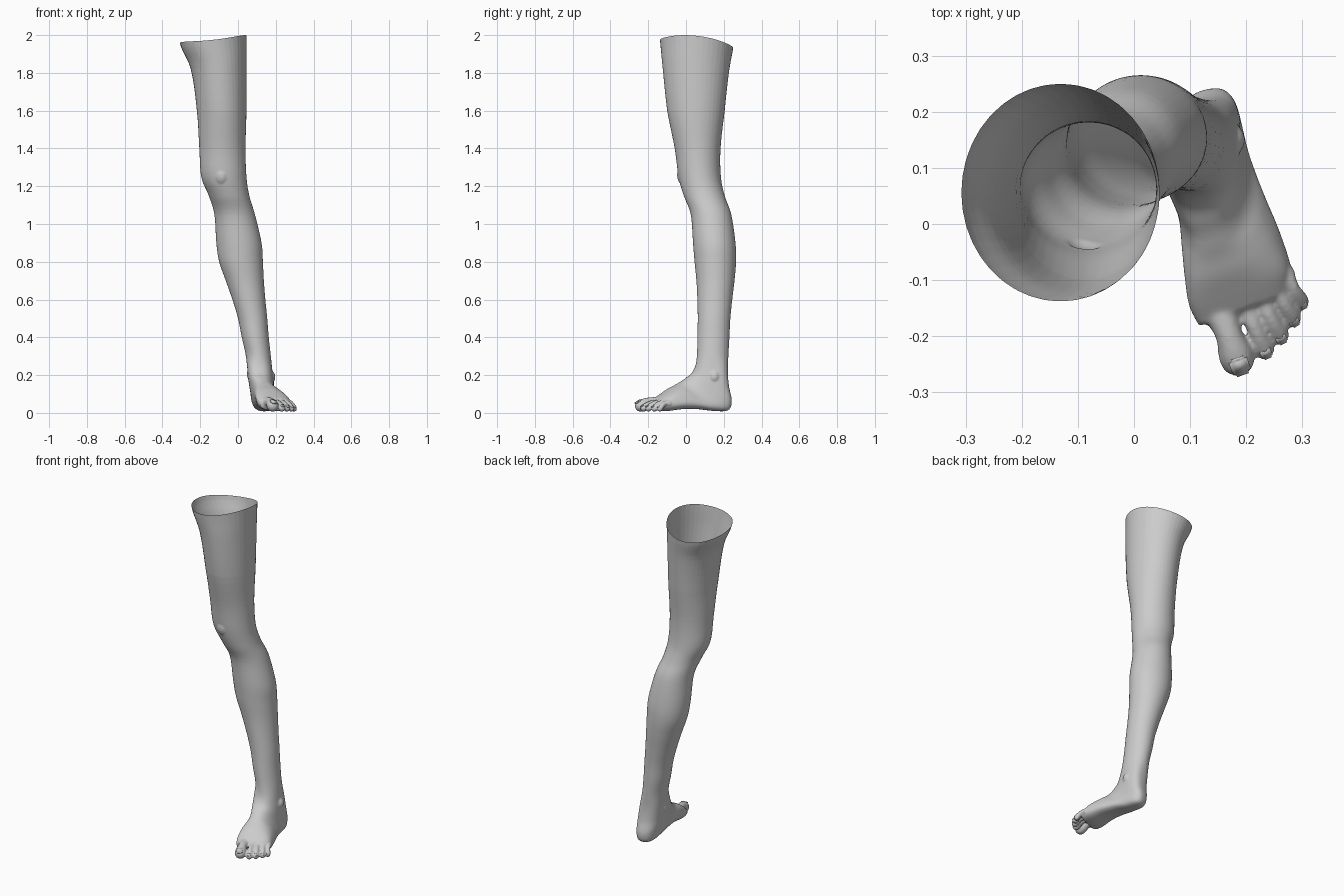
import bpy, bmesh, math
from mathutils import Vector, Matrix

if "Cube" in bpy.data.objects:
    bpy.data.objects.remove(bpy.data.objects["Cube"])

# Leg profile: z, left x, right x, front y, back y
LEG = [
    (2.05, -.325, .047, -.155, .265), (1.90, -.308, .046, -.138, .25),
    (1.78, -.25, .045, -.124, .228), (1.60, -.218, .045, -.10, .205),
    (1.40, -.205, .04, -.06, .183), (1.25, -.195, .045, -.04, .185),
    (1.15, -.155, .06, -.012, .205), (1.05, -.125, .09, .025, .24),
    (.90, -.115, .125, .037, .262), (.80, -.10, .132, .045, .265),
    (.70, -.065, .137, .055, .257), (.60, -.03, .145, .06, .245),
    (.50, 0, .155, .062, .235), (.40, .02, .163, .06, .23),
    (.31, .04, .173, .058, .225),
]
# Ankle and foot, rings fanning forward: top point, sole point, half width, yaw
FOOT = [
    (.112, .05, .25, .118, .221, .22, .066, 5),
    (.118, .03, .21, .125, .226, .14, .068, 10),
    (.128, .00, .185, .128, .24, .065, .066, 14),
    (.136, -.02, .17, .132, .222, .014, .066, 16),
    (.143, -.04, .158, .147, .15, .01, .068, 18),
    (.152, -.06, .145, .167, .06, .02, .078, 20),
    (.163, -.09, .128, .187, -.02, .02, .088, 20),
    (.178, -.12, .105, .199, -.10, .01, .095, 20),
    (.19, -.155, .078, .202, -.15, .012, .085, 20),
]
# Toes: base x y, tip x y, radius
TOES = [
    (.152, -.15, .184, -.24, .031), (.197, -.145, .232, -.223, .0185),
    (.226, -.135, .259, -.198, .0175), (.251, -.115, .282, -.168, .0165),
    (.270, -.090, .297, -.138, .0155),
]
SEG = 40

rows = [((l + r) / 2, f, z, (l + r) / 2, b, z, (r - l) / 2, 0, 1.0)
        for z, l, r, f, b in LEG]
rows += [r + (.78,) for r in FOOT]


def catmull(a, b, c, d, t):
    return tuple(.5 * (2*q + (s - p)*t + (2*p - 5*q + 4*s - u)*t*t
                       + (3*q - p - 3*s + u)*t**3)
                 for p, q, s, u in zip(a, b, c, d))


def spow(v, p):
    return math.copysign(abs(v) ** p, v)


def add_ring(bm, row):
    top, sole = Vector(row[:3]), Vector(row[3:6])
    yaw = math.radians(row[7])
    wide = Vector((math.cos(yaw), math.sin(yaw), 0)) * row[6]
    return [bm.verts.new((top + sole) / 2
                         + (top - sole) / 2 * spow(math.cos(a), row[8])
                         + wide * spow(math.sin(a), row[8]))
            for a in (2 * math.pi * i / SEG for i in range(SEG))]


def add_ball(bm, pos, radius, scale=(1, 1, 1)):
    bmesh.ops.create_uvsphere(
        bm, u_segments=20, v_segments=12, radius=radius,
        matrix=Matrix.Translation(pos) @ Matrix.Diagonal((*scale, 1)))


# Lofted leg and foot
bm = bmesh.new()
fine = []
for i in range(len(rows) - 1):
    quad = [rows[max(0, min(len(rows) - 1, i + k))] for k in (-1, 0, 1, 2)]
    fine += [catmull(*quad, t / 5) for t in range(5)]
fine.append(rows[-1])
rings = [add_ring(bm, r) for r in fine]
for a, b in zip(rings, rings[1:]):
    for i in range(SEG):
        j = (i + 1) % SEG
        bm.faces.new((a[i], a[j], b[j], b[i]))
bm.faces.new(rings[0])
bm.faces.new(rings[-1])
bmesh.ops.recalc_face_normals(bm, faces=bm.faces)

# Kneecap and ankle bones
add_ball(bm, (-.085, -.005, 1.26), .045, (1, .95, 1.3))
add_ball(bm, (.172, .15, .19), .026, (1, 1.1, 1.3))
add_ball(bm, (.072, .125, .205), .026, (1, 1.1, 1.3))

# Toes as chains of balls arching down to the tips
nails = []
for bx, by, tx, ty, r in TOES:
    base, tip = Vector((bx, by, .05)), Vector((tx, ty, r + .006))
    for k in range(15):
        t = k / 14
        p = base.lerp(tip, t)
        p.z += .014 * math.sin(math.pi * t)
        add_ball(bm, p, r * (1.15 - .3 * math.sin(math.pi * min(1, t * 1.1)) - .15 * t))
    nails.append((tip, (tip - base), r))

mesh = bpy.data.meshes.new("leg")
bm.to_mesh(mesh)
bm.free()
leg = bpy.data.objects.new("leg", mesh)
bpy.context.collection.objects.link(leg)

# Fuse into one skin
rem = leg.modifiers.new("fuse", 'REMESH')
rem.mode = 'VOXEL'
rem.voxel_size = .005
sm = leg.modifiers.new("soften", 'SMOOTH')
sm.factor = .5
sm.iterations = 6
dg = bpy.context.evaluated_depsgraph_get()
skin = bpy.data.meshes.new_from_object(leg.evaluated_get(dg))
leg.modifiers.clear()
leg.data = skin

# Open the top and shape the sloping rim
bm = bmesh.new()
bm.from_mesh(skin)
bmesh.ops.bisect_plane(bm, geom=bm.verts[:] + bm.edges[:] + bm.faces[:],
                       plane_co=(0, 0, 1.9), plane_no=(0, 0, 1), clear_outer=True)
for v in bm.verts:
    t = max(0, (v.co.z - 1.6) / .3)
    x, y = v.co.x, v.co.y
    rim = 1.992 + .11 * x - .1 * (y - .05) - .6 * (y - .05) ** 2
    v.co.z += t * (rim - 1.9)
for f in bm.faces:
    f.smooth = True
bm.to_mesh(skin)
bm.free()

# Toenails
mat = bpy.data.materials.new("nail")
mat.diffuse_color = (.85, .85, .85, 1)
mat.use_nodes = True
mat.node_tree.nodes["Principled BSDF"].inputs["Base Color"].default_value = mat.diffuse_color
for n, (tip, d, r) in enumerate(nails):
    d = Vector((d.x, d.y, 0)).normalized()
    up = (Vector((0, 0, 1)) + d * .6).normalized()
    side = d.cross(up).normalized()
    fwd = up.cross(side)
    rot = Matrix((side, fwd, up)).transposed().to_4x4()
    bm = bmesh.new()
    bmesh.ops.create_cube(bm, size=2)
    bmesh.ops.bevel(bm, geom=bm.edges[:], offset=.35, segments=3, affect='EDGES')
    bmesh.ops.transform(bm, verts=bm.verts, matrix=(
        Matrix.Translation(tip + up * r * .86) @ rot
        @ Matrix.Diagonal((r * .55, r * .6, r * .14, 1))))
    me = bpy.data.meshes.new("toenail")
    bm.to_mesh(me)
    bm.free()
    me.materials.append(mat)
    for f in me.polygons:
        f.use_smooth = True
    bpy.context.collection.objects.link(bpy.data.objects.new(f"toenail_{n + 1}", me))
